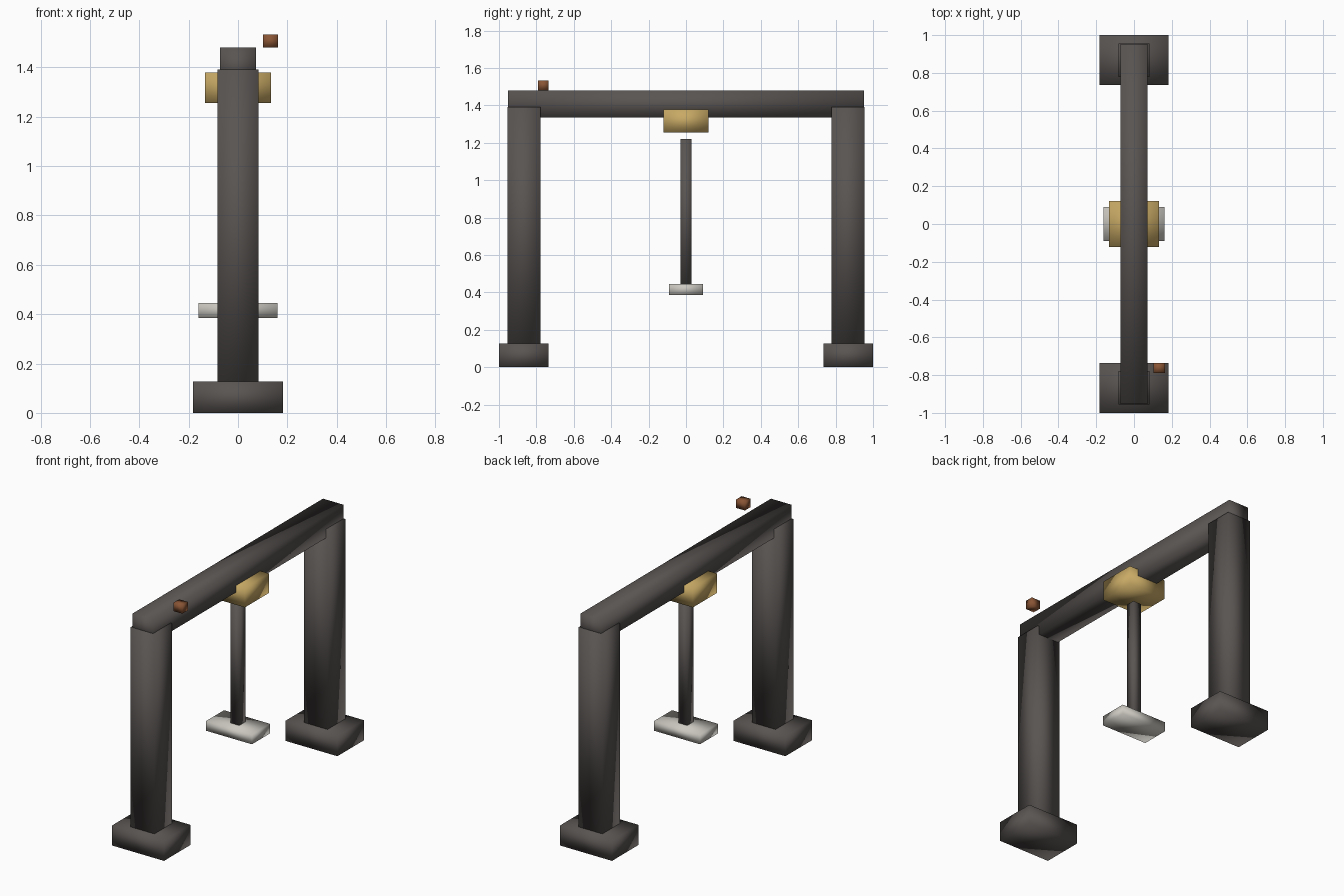
import bpy

if "Cube" in bpy.data.objects:
    bpy.data.objects.remove(bpy.data.objects["Cube"])


def material(name, rgb):
    m = bpy.data.materials.new(name)
    m.diffuse_color = (*rgb, 1)
    m.use_nodes = True
    m.node_tree.nodes["Principled BSDF"].inputs["Base Color"].default_value = m.diffuse_color
    return m


DARK = material("dark_steel", (0.10, 0.09, 0.085))
BRASS = material("brass", (0.58, 0.40, 0.13))
PALE = material("pale_metal", (0.60, 0.58, 0.53))
RUST = material("rust", (0.25, 0.09, 0.035))


def box(name, x, y, z, mat):
    """Softly shaded box spanning the (min, max) range on each axis."""
    spans = (x, y, z)
    bpy.ops.mesh.primitive_cube_add(size=1, location=[(a + b) / 2 for a, b in spans])
    ob = bpy.context.object
    ob.name = name
    ob.scale = [b - a for a, b in spans]
    bpy.ops.object.transform_apply(location=False, rotation=False, scale=True)
    bpy.ops.object.shade_smooth()
    ob.data.materials.append(mat)
    return ob


# Feet and posts at both ends
for side, s in (("front", -1), ("back", 1)):
    box(side + "_foot", (-0.182, 0.182), sorted((s * 0.735, s * 1.0)), (0, 0.127), DARK)
    box(side + "_post", (-0.083, 0.083), sorted((s * 0.777, s * 0.955)), (0.125, 1.392), DARK)

# Overhead beam
box("beam", (-0.072, 0.072), (-0.953, 0.953), (1.336, 1.48), DARK)

# Trolley block under the beam, with hanging rod and plate
box("trolley", (-0.133, 0.133), (-0.121, 0.121), (1.256, 1.379), BRASS)
box("hanging_rod", (-0.03, 0.03), (-0.03, 0.03), (0.443, 1.221), DARK)
box("press_plate", (-0.161, 0.161), (-0.09, 0.09), (0.385, 0.446), PALE)

# Small warning block beside the beam top
box("warning_block", (0.102, 0.163), (-0.79, -0.735), (1.48, 1.534), RUST)
